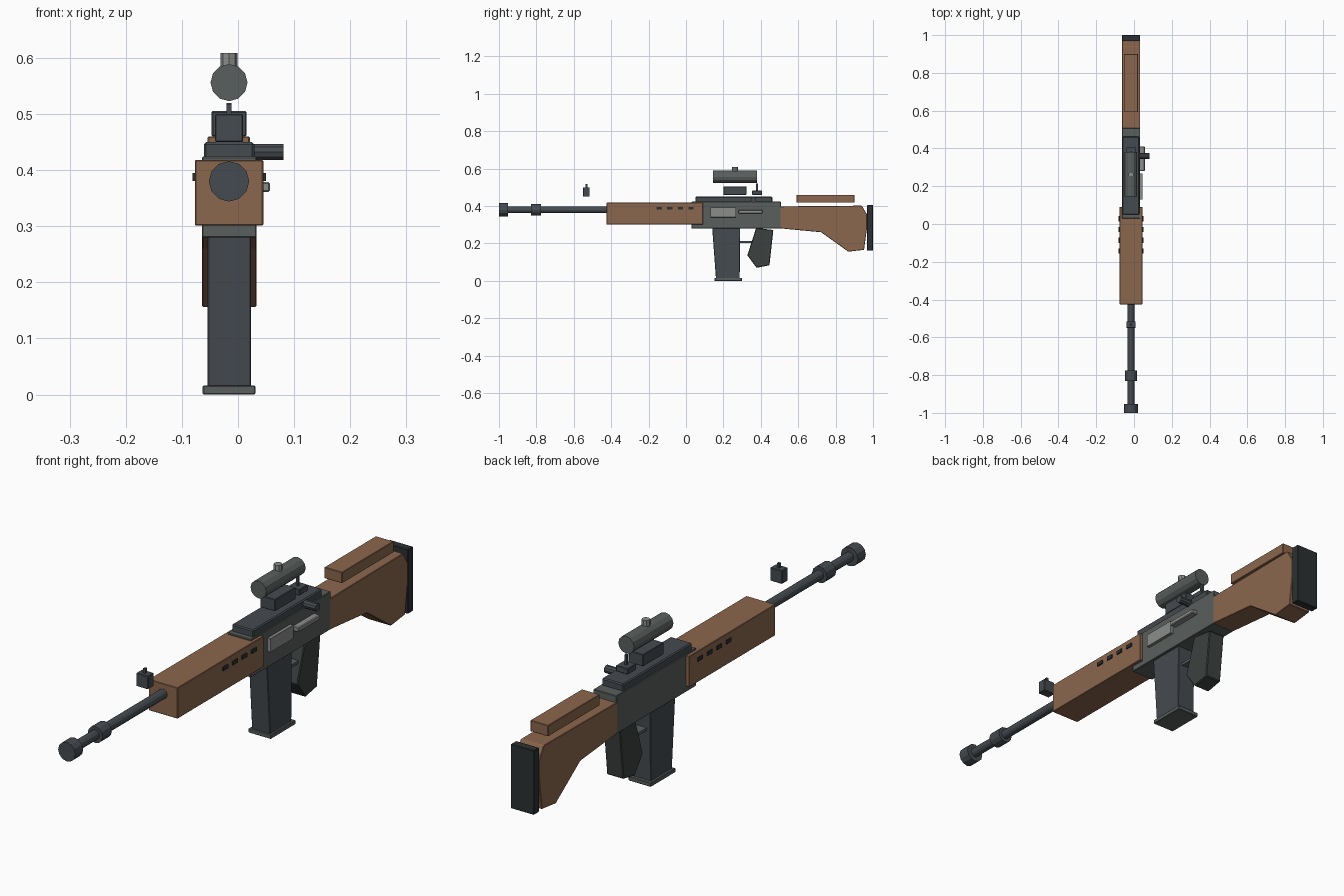
import bpy, bmesh
from mathutils import Matrix
from math import pi

if "Cube" in bpy.data.objects:
    bpy.data.objects.remove(bpy.data.objects["Cube"])

CX = -0.016  # centre line of the body


def material(name, rgb):
    m = bpy.data.materials.new(name)
    m.diffuse_color = (*rgb, 1)
    m.use_nodes = True
    m.node_tree.nodes["Principled BSDF"].inputs["Base Color"].default_value = m.diffuse_color
    return m


WOOD = material("wood", (0.26, 0.135, 0.075))
STEEL = material("steel", (0.06, 0.07, 0.08))
GREY = material("receiver_grey", (0.10, 0.115, 0.11))
LIGHT = material("bright_steel", (0.26, 0.27, 0.26))
RUBBER = material("rubber", (0.025, 0.03, 0.032))
GRIP = material("grip_black", (0.045, 0.052, 0.05))


def finish(name, bm, mat, bevel=0.0):
    bmesh.ops.recalc_face_normals(bm, faces=bm.faces)
    me = bpy.data.meshes.new(name)
    bm.to_mesh(me)
    bm.free()
    me.materials.append(mat)
    ob = bpy.data.objects.new(name, me)
    bpy.context.collection.objects.link(ob)
    if bevel:
        mod = ob.modifiers.new("bevel", "BEVEL")
        mod.width = bevel
        mod.segments = 1
    return ob


def slab(name, pts, x0, x1, mat, bevel=0.002):
    """Extrude a (y, z) side profile from x0 to x1."""
    bm = bmesh.new()
    face = bm.faces.new([bm.verts.new((x0, y, z)) for y, z in pts])
    ext = bmesh.ops.extrude_face_region(bm, geom=[face])["geom"]
    bmesh.ops.translate(bm, vec=(x1 - x0, 0, 0),
                        verts=[v for v in ext if isinstance(v, bmesh.types.BMVert)])
    return finish(name, bm, mat, bevel)


def box(name, x, y, z, mat, bevel=0.002):
    pts = [(y[0], z[0]), (y[1], z[0]), (y[1], z[1]), (y[0], z[1])]
    return slab(name, pts, x[0], x[1], mat, bevel)


def tube(name, axis, a, b, centre, r, mat, sides=12):
    """Capped cylinder from a to b along an axis; centre gives the full midline position."""
    bm = bmesh.new()
    rot = {"X": Matrix.Rotation(pi / 2, 4, "Y"),
           "Y": Matrix.Rotation(pi / 2, 4, "X"), "Z": Matrix()}[axis]
    c = list(centre)
    c["XYZ".index(axis)] = (a + b) / 2
    bmesh.ops.create_cone(bm, cap_ends=True, segments=sides, radius1=r, radius2=r,
                          depth=b - a, matrix=Matrix.Translation(c) @ rot)
    return finish(name, bm, mat)


BODY = (-0.064, 0.033)

# Barrel group
tube("barrel", "Y", -0.99, 0.05, (CX, 0, 0.38), 0.018, STEEL)
tube("muzzle_ring", "Y", -1.0, -0.953, (CX, 0, 0.38), 0.036, STEEL)
tube("gas_collar", "Y", -0.83, -0.775, (CX, 0, 0.38), 0.031, STEEL)

# Handguard with side vents
box("handguard", (-0.077, 0.045), (-0.425, 0.09), (0.301, 0.418), WOOD)
for i in range(4):
    y = -0.157 + i * 0.0567
    for side, x in (("left", (-0.081, -0.07)), ("right", (0.038, 0.05))):
        box(f"vent_{side}_{i + 1}", x, (y, y + 0.028), (0.381, 0.395), RUBBER, 0)

# Receiver
box("receiver", BODY, (0.03, 0.507), (0.28, 0.424), GREY)
box("receiver_cover", (-0.061, 0.029), (0.05, 0.462), (0.415, 0.45), STEEL, 0.004)
box("ejection_port", (0.025, 0.045), (0.13, 0.268), (0.34, 0.392), LIGHT, 0.001)
box("side_rail", (0.025, 0.057), (0.28, 0.41), (0.361, 0.379), LIGHT, 0.003)
tube("bolt_handle", "X", 0.02, 0.081, (0, 0.36, 0.432), 0.015, STEEL, 10)

# Magazine, trigger guard and pistol grip
slab("magazine", [(0.14, 0.285), (0.29, 0.285), (0.287, 0.012), (0.16, 0.012)],
     -0.054, 0.023, STEEL)
box("magazine_base", (-0.063, 0.031), (0.152, 0.30), (0.0, 0.016), GREY)
box("trigger_guard", (-0.038, 0.006), (0.28, 0.36), (0.203, 0.214), GREY, 0)
slab("pistol_grip", [(0.375, 0.283), (0.467, 0.272), (0.446, 0.083), (0.377, 0.07),
                     (0.328, 0.137)], -0.051, 0.019, GRIP, 0.003)

# Stock
slab("stock", [(0.50, 0.398), (0.94, 0.402), (0.968, 0.355), (0.968, 0.285),
               (0.952, 0.166), (0.868, 0.156), (0.722, 0.26), (0.50, 0.281)],
     *BODY, WOOD)
box("butt_pad", BODY, (0.968, 1.0), (0.162, 0.405), RUBBER)
box("cheek_rest", (-0.054, 0.021), (0.592, 0.90), (0.418, 0.46), WOOD)

# Sights
box("front_sight_base", (-0.041, 0.009), (-0.55, -0.515), (0.45, 0.50), STEEL)
box("front_sight_post", (-0.0205, -0.0115), (-0.537, -0.527), (0.495, 0.518), STEEL, 0)
box("rear_sight_base", (-0.041, 0.009), (0.354, 0.406), (0.459, 0.482), STEEL)
box("rear_sight_post", (-0.0205, -0.0115), (0.375, 0.385), (0.478, 0.52), STEEL, 0)

# Scope
box("scope_mount", (-0.047, 0.015), (0.20, 0.323), (0.46, 0.505), STEEL)
tube("scope_tube", "Y", 0.145, 0.38, (CX, 0, 0.556), 0.033, GREY)
tube("scope_knob", "Z", 0.575, 0.609, (CX, 0.262, 0), 0.015, LIGHT, 8)
